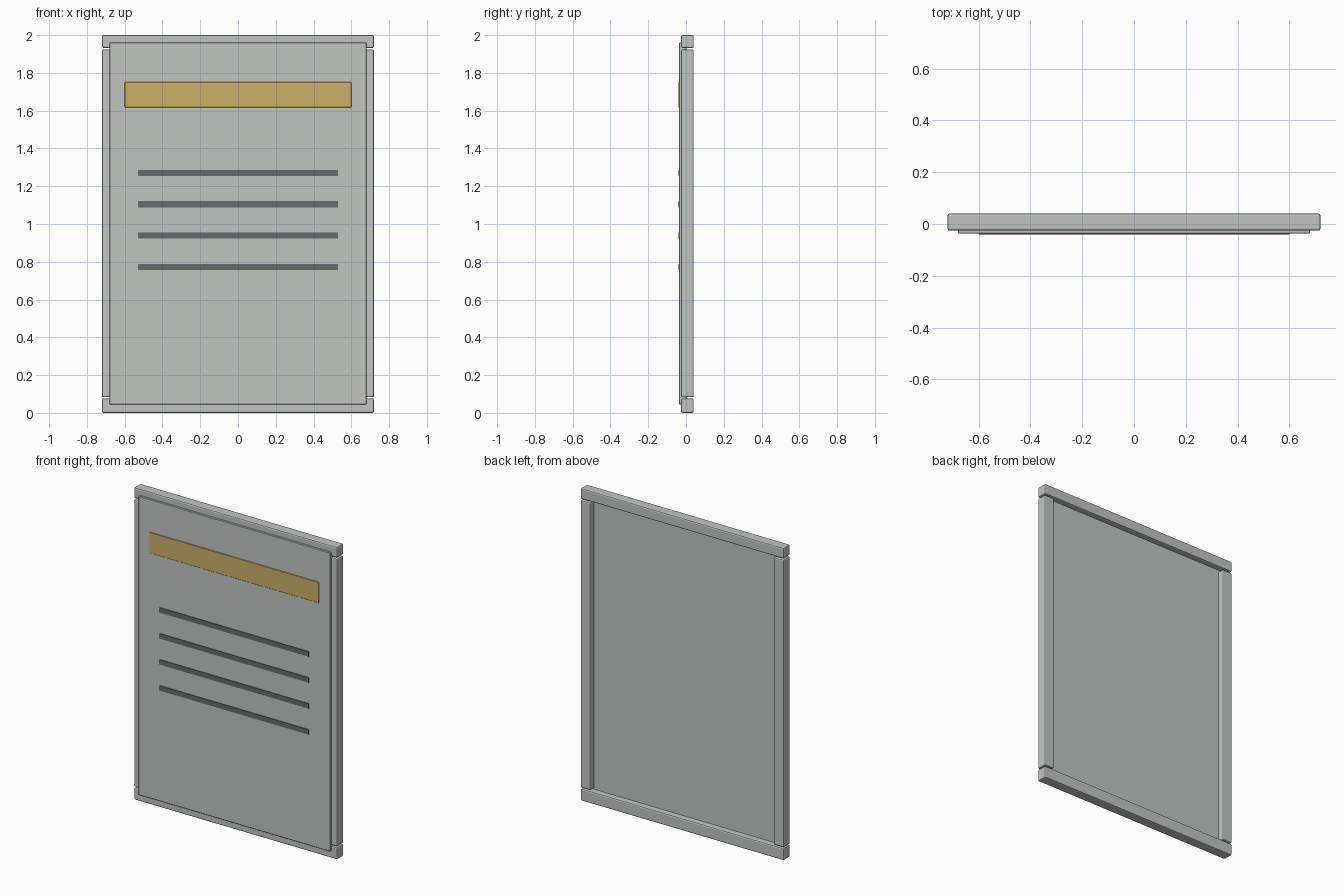
import bpy
import bmesh

default = bpy.data.objects.get("Cube")
if default:
    bpy.data.objects.remove(default, do_unlink=True)


def material(name, rgb):
    mat = bpy.data.materials.new(name)
    mat.use_nodes = True
    mat.diffuse_color = (*rgb, 1)
    mat.node_tree.nodes["Principled BSDF"].inputs["Base Color"].default_value = (*rgb, 1)
    return mat


grey = material("pale grey", (0.54, 0.56, 0.545))
gold = material("muted gold", (0.60, 0.44, 0.135))
dark = material("dark grey", (0.14, 0.143, 0.155))


def box(name, xs, ys, zs, mat, bevel=0.0, segments=2):
    """Box between the given limits, with an optional rounded edge."""
    spans = (xs, ys, zs)
    bm = bmesh.new()
    bmesh.ops.create_cube(bm, size=1)
    for v in bm.verts:
        for i, (low, high) in enumerate(spans):
            v.co[i] = low + (v.co[i] + 0.5) * (high - low)
    mesh = bpy.data.meshes.new(name)
    bm.to_mesh(mesh)
    bm.free()
    mesh.materials.append(mat)
    obj = bpy.data.objects.new(name, mesh)
    bpy.context.collection.objects.link(obj)
    if bevel:
        mod = obj.modifiers.new("rounded_edges", "BEVEL")
        mod.width = bevel
        mod.segments = segments
    return obj


# Panel standing slightly proud of the frame, recessed at the back
box("panel", (-0.68, 0.68), (-0.037, 0.003), (0.045, 1.96), grey, 0.003, 1)

# Frame rails and posts
frame_depth = (-0.026, 0.041)
box("top_rail", (-0.72, 0.72), frame_depth, (1.932, 2.0), grey, 0.008)
box("bottom_rail", (-0.72, 0.72), frame_depth, (0.0, 0.077), grey, 0.008)
for side, xs in (("left", (0.65, 0.72)), ("right", (-0.72, -0.65))):
    box(side + "_post", xs, frame_depth, (0.083, 1.924), grey, 0.008)

# Raised header band and text bars
raised = (-0.041, -0.03)
box("header_band", (-0.6, 0.6), raised, (1.617, 1.751), gold, 0.002, 1)
for i in range(4):
    z = 1.271 - i * 0.1665
    box(f"line_bar_{i + 1}", (-0.53, 0.53), raised, (z - 0.016, z + 0.016), dark)
